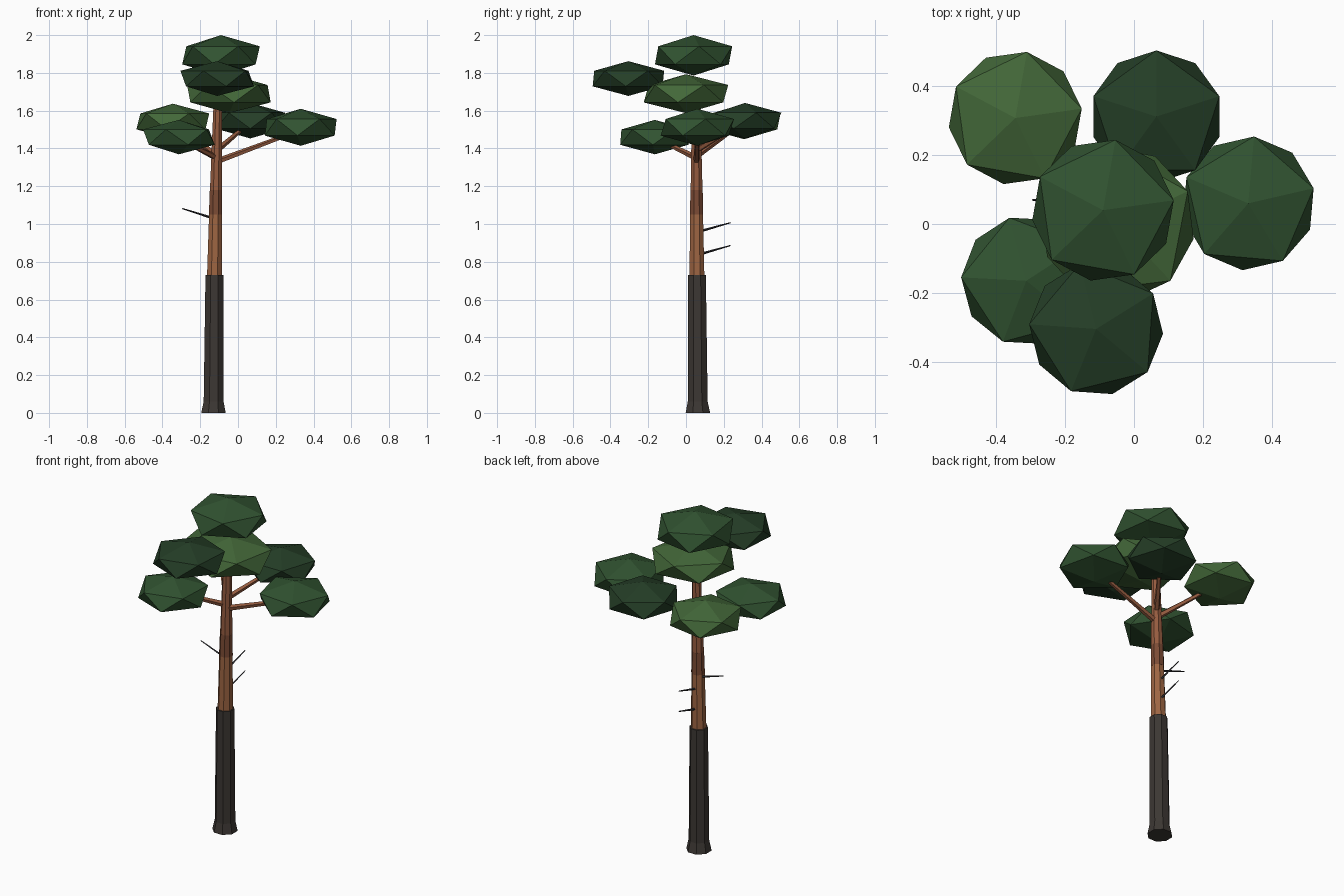
import bpy, bmesh
from math import radians, cos, sin, tau
from mathutils import Vector, Matrix

if "Cube" in bpy.data.objects:
    bpy.data.objects.remove(bpy.data.objects["Cube"])


def material(name, rgb):
    m = bpy.data.materials.new(name)
    m.diffuse_color = (*rgb, 1)
    m.use_nodes = True
    m.node_tree.nodes["Principled BSDF"].inputs["Base Color"].default_value = m.diffuse_color
    return m


BARK = material("dark_bark", (0.045, 0.038, 0.033))
ORANGE = material("orange_bark", (0.34, 0.13, 0.055))
RUST = material("rust_bark", (0.20, 0.07, 0.035))
UPPER = material("upper_bark", (0.30, 0.105, 0.05))
TWIG = material("dead_wood", (0.03, 0.03, 0.035))
DARK = material("needles_dark", (0.018, 0.048, 0.020))
MID = material("needles_mid", (0.030, 0.085, 0.030))
LIGHT = material("needles_light", (0.055, 0.135, 0.040))


def finish(name, bm, mat):
    bmesh.ops.recalc_face_normals(bm, faces=bm.faces)
    me = bpy.data.meshes.new(name)
    bm.to_mesh(me)
    bm.free()
    me.materials.append(mat)
    ob = bpy.data.objects.new(name, me)
    bpy.context.collection.objects.link(ob)
    return ob


def trunk_part(name, mat, stations, sides=8):
    """Closed tube through (x, y, z, radius) stations with level rings."""
    bm = bmesh.new()
    rings = []
    for x, y, z, r in stations:
        rings.append([bm.verts.new((x + r * cos(tau * (i + 0.5) / sides),
                                    y + r * sin(tau * (i + 0.5) / sides), z))
                      for i in range(sides)])
    for a, b in zip(rings, rings[1:]):
        for i in range(sides):
            j = (i + 1) % sides
            bm.faces.new((a[i], a[j], b[j], b[i]))
    bm.faces.new(rings[0])
    bm.faces.new(rings[-1])
    return finish(name, bm, mat)


def stick(name, mat, start, end, r1, r2, sides):
    """Tapered stick between two points."""
    a, b = Vector(start), Vector(end)
    d = b - a
    rot = d.to_track_quat('Z', 'Y').to_matrix().to_4x4()
    bm = bmesh.new()
    bmesh.ops.create_cone(bm, cap_ends=True, segments=sides, radius1=r1, radius2=r2,
                          depth=d.length, matrix=Matrix.Translation((a + b) / 2) @ rot)
    return finish(name, bm, mat)


def clump(name, mat, centre, radius, half_height, turn):
    """Flattened 20-sided needle cushion."""
    m = (Matrix.Translation(centre) @ Matrix.Rotation(radians(turn), 4, 'Z')
         @ Matrix.Diagonal((radius, radius, half_height, 1)))
    bm = bmesh.new()
    bmesh.ops.create_icosphere(bm, subdivisions=1, radius=1, matrix=m)
    return finish(name, bm, mat)


# Trunk: flared dark base, then thinner orange sections
trunk_part("lower_trunk", BARK, [(-0.13, 0.063, 0, 0.070), (-0.129, 0.062, 0.06, 0.057),
                                 (-0.125, 0.058, 0.73, 0.051)])
trunk_part("middle_trunk", ORANGE, [(-0.125, 0.058, 0.70, 0.043), (-0.119, 0.056, 1.05, 0.037)])
trunk_part("trunk_band", RUST, [(-0.119, 0.056, 1.05, 0.038), (-0.117, 0.056, 1.18, 0.035)])
trunk_part("upper_trunk", UPPER, [(-0.117, 0.056, 1.18, 0.034), (-0.108, 0.054, 1.60, 0.025),
                                  (-0.106, 0.053, 1.72, 0.021)])

# Living branches into the side clumps
for name, z, end in [("branch_right", 1.33, (0.26, 0.06, 1.47)),
                     ("branch_back", 1.39, (0.03, 0.25, 1.51)),
                     ("branch_back_left", 1.36, (-0.29, 0.25, 1.50)),
                     ("branch_front_left", 1.35, (-0.27, -0.11, 1.43))]:
    stick(name, UPPER, (-0.113, 0.055, z), end, 0.017, 0.011, 5)

# Dead twigs on the bare trunk
for i, (a, b) in enumerate([((-0.13, 0.06, 1.03), (-0.295, 0.07, 1.082)),
                            ((-0.12, 0.08, 0.963), (-0.118, 0.235, 1.007)),
                            ((-0.12, 0.08, 0.842), (-0.118, 0.235, 0.886))]):
    stick(f"dead_twig_{i + 1}", TWIG, a, b, 0.007, 0.003, 4)

# Needle clumps
for name, mat, c, r, h, turn in [
        ("clump_top", MID, (-0.09, 0.04, 1.893), 0.232, 0.107, 8),
        ("clump_front", DARK, (-0.11, -0.305, 1.77), 0.218, 0.092, 32),
        ("clump_back", DARK, (0.065, 0.312, 1.547), 0.215, 0.094, 18),
        ("clump_right", MID, (0.332, 0.06, 1.512), 0.218, 0.098, 13),
        ("clump_back_left", LIGHT, (-0.345, 0.308, 1.543), 0.218, 0.094, 8),
        ("clump_front_left", MID, (-0.313, -0.165, 1.46), 0.212, 0.091, 33),
        ("clump_middle", LIGHT, (-0.048, 0.0, 1.69), 0.252, 0.103, 25)]:
    clump(name, mat, c, r, h, turn)
